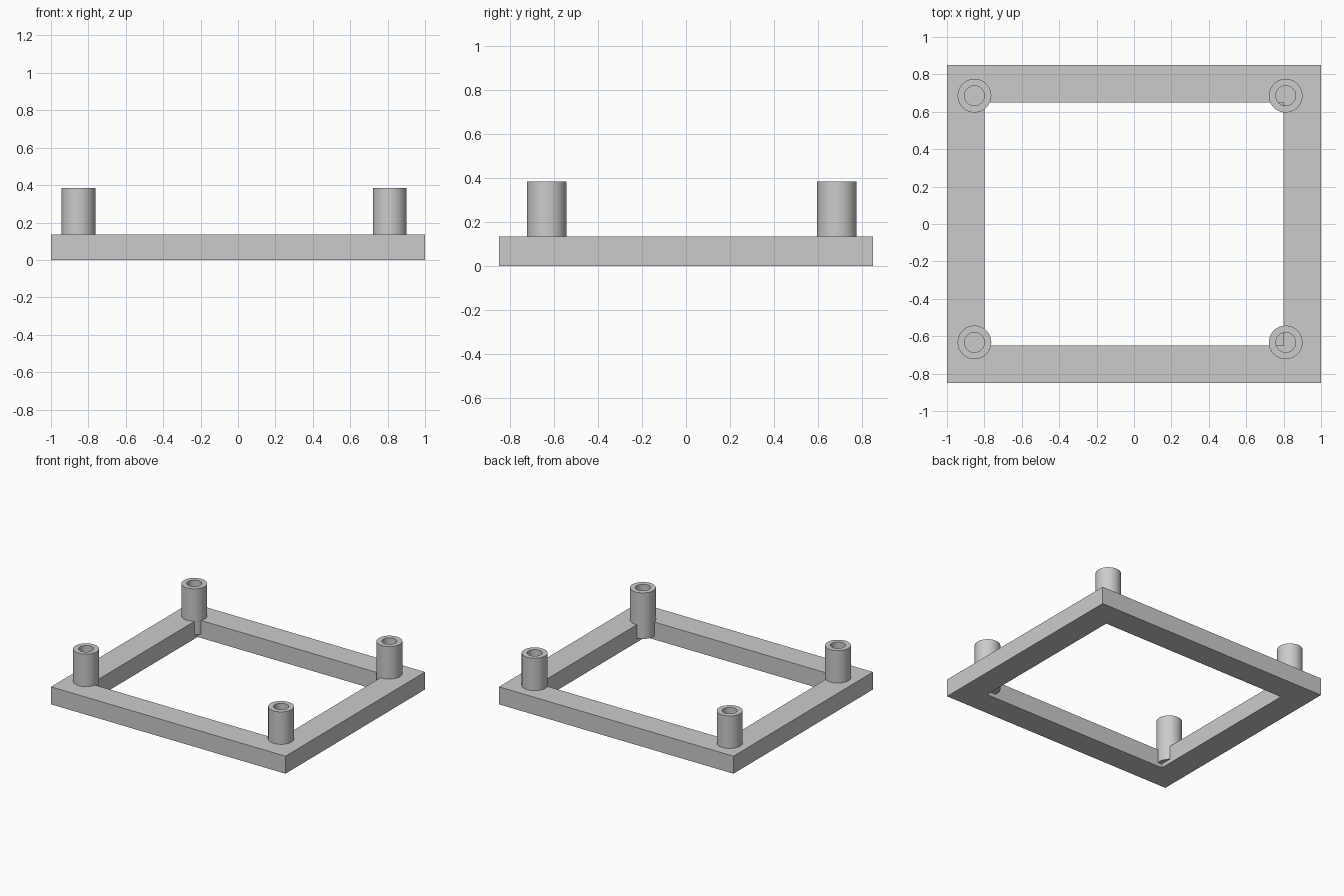
import bpy
import math

cube = bpy.data.objects.get("Cube")
if cube:
    bpy.data.objects.remove(cube, do_unlink=True)

grey = bpy.data.materials.new("light_grey")
grey.use_nodes = True
GREY = (0.6, 0.6, 0.6, 1)
grey.diffuse_color = GREY
grey.node_tree.nodes["Principled BSDF"].inputs["Base Color"].default_value = GREY


def make_object(name, verts, faces, location=(0, 0, 0)):
    mesh = bpy.data.meshes.new(name)
    mesh.from_pydata(verts, [], faces)
    mesh.materials.append(grey)
    obj = bpy.data.objects.new(name, mesh)
    obj.location = location
    bpy.context.collection.objects.link(obj)
    return obj


def bridge(rings, n, closed):
    """Quads joining consecutive rings of n points."""
    last = rings if closed else rings - 1
    return [(r * n + i, r * n + (i + 1) % n,
             (r + 1) % rings * n + (i + 1) % n, (r + 1) % rings * n + i)
            for r in range(last) for i in range(n)]


# Rectangular base frame: a bar section swept round four mitred corners
HEIGHT = 0.135
OUTER, INNER = (1.0, 0.85), (0.8, 0.65)
corners = [(-1, -1), (1, -1), (1, 1), (-1, 1)]
section = [(OUTER, 0), (OUTER, HEIGHT), (INNER, HEIGHT), (INNER, 0)]
verts = [(sx * half[0], sy * half[1], z)
         for half, z in section for sx, sy in corners]
make_object("base_frame", verts, bridge(4, 4, True))

# Hollow corner posts: closed at the bottom, bored from the top
SEGMENTS = 64
TOP, BOTTOM, BORE_FLOOR = 0.385, 0.03, 0.07
profile = [(0.09, BOTTOM), (0.09, TOP), (0.053, TOP), (0.053, BORE_FLOOR)]
ring = [2 * math.pi * i / SEGMENTS for i in range(SEGMENTS)]
posts = []
for side, x in (("right", -0.853), ("left", 0.811)):
    for end, y in (("front", -0.633), ("back", 0.686)):
        verts = [(r * math.cos(a), r * math.sin(a), z)
                 for r, z in profile for a in ring]
        faces = bridge(len(profile), SEGMENTS, False)
        faces.append(tuple(reversed(range(SEGMENTS))))
        faces.append(tuple(range(3 * SEGMENTS, 4 * SEGMENTS)))
        posts.append(make_object(f"{end}_{side}_post", verts, faces, (x, y, 0)))

# Smooth cylinder walls, crisp rims
bpy.ops.object.select_all(action="DESELECT")
for post in posts:
    post.select_set(True)
bpy.context.view_layer.objects.active = posts[0]
bpy.ops.object.shade_smooth_by_angle(angle=math.radians(30))
